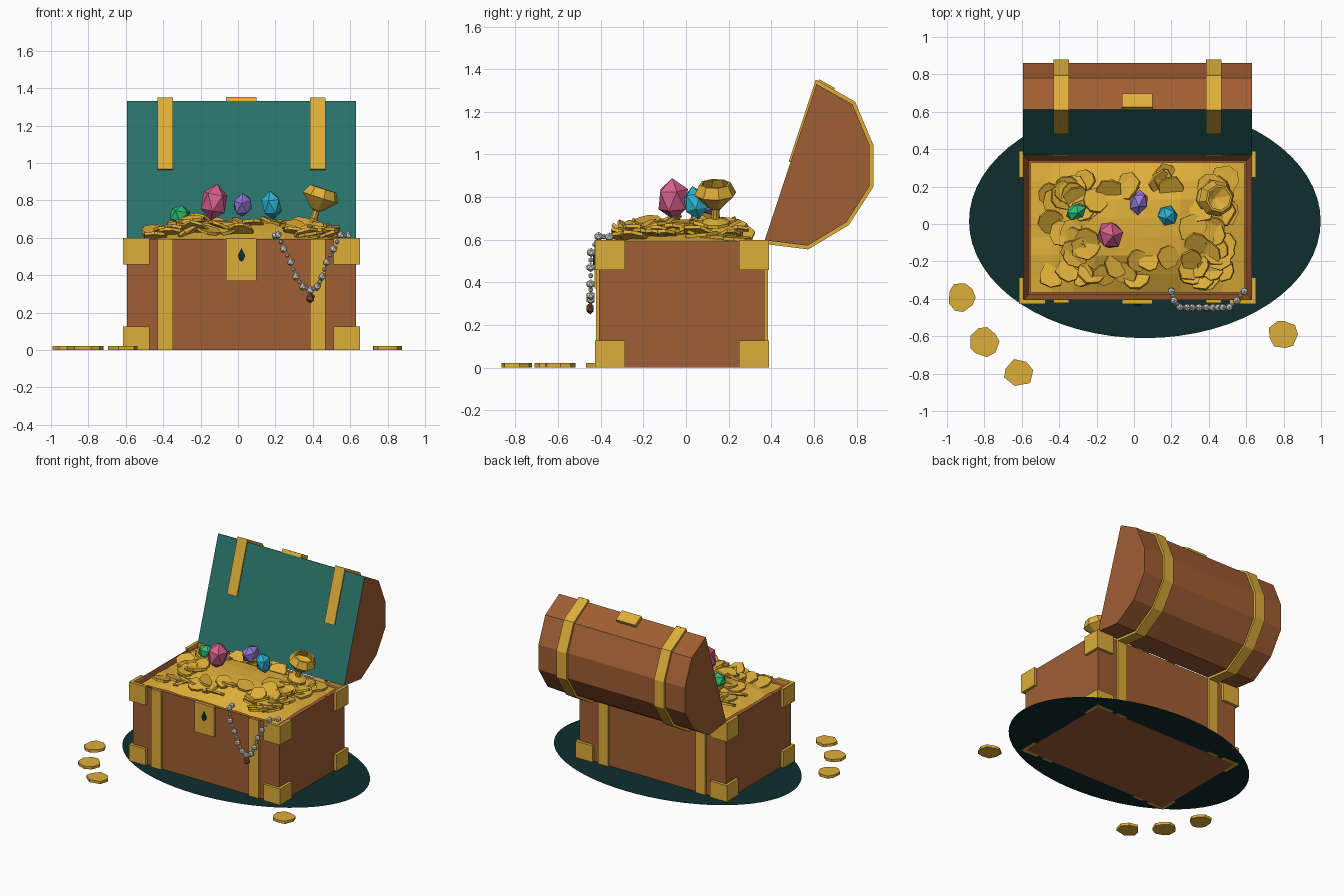
import bpy, bmesh, math, random
from mathutils import Vector, Matrix, Euler

if "Cube" in bpy.data.objects:
    bpy.data.objects.remove(bpy.data.objects["Cube"])

random.seed(7)


def mat(name, r, g, b):
    m = bpy.data.materials.new(name)
    lin = lambda c: ((c / 255 + 0.055) / 1.055) ** 2.4 if c > 10 else c / 255 / 12.92
    m.diffuse_color = (lin(r), lin(g), lin(b), 1)
    m.use_nodes = True
    m.node_tree.nodes["Principled BSDF"].inputs["Base Color"].default_value = m.diffuse_color
    return m


WOOD = mat("wood", 160, 94, 51)
GOLD = mat("gold", 222, 174, 57)
TEAL = mat("teal_lining", 40, 115, 104)
DARK = mat("dark_teal", 14, 46, 46)
PINK = mat("pink_gem", 215, 96, 140)
GREEN = mat("green_gem", 45, 190, 115)
PURPLE = mat("purple_gem", 150, 120, 215)
CYAN = mat("cyan_gem", 45, 178, 208)
PEARL = mat("pearl_white", 222, 218, 212)
RUST = mat("pendant_brown", 130, 72, 45)


def finish(name, bm, *mats):
    bmesh.ops.recalc_face_normals(bm, faces=bm.faces)
    me = bpy.data.meshes.new(name)
    bm.to_mesh(me)
    bm.free()
    for m in mats:
        me.materials.append(m)
    ob = bpy.data.objects.new(name, me)
    bpy.context.collection.objects.link(ob)
    return ob


def add_box(bm, lo, hi):
    lo, hi = Vector(lo), Vector(hi)
    size = hi - lo
    m = Matrix.Translation((lo + hi) / 2) @ Matrix.Diagonal((*size, 1))
    return bmesh.ops.create_cube(bm, size=1, matrix=m)["verts"]


def box(name, lo, hi, m):
    bm = bmesh.new()
    add_box(bm, lo, hi)
    return finish(name, bm, m)


def prism(name, yz, x0, x1, *mats):
    """Extrude a side profile of (y, z) points along x."""
    bm = bmesh.new()
    f = bm.faces.new([bm.verts.new((x0, y, z)) for y, z in yz])
    r = bmesh.ops.extrude_face_region(bm, geom=[f])
    vs = [v for v in r["geom"] if isinstance(v, bmesh.types.BMVert)]
    bmesh.ops.translate(bm, verts=vs, vec=(x1 - x0, 0, 0))
    return finish(name, bm, *mats)


def add_coin(bm, pos, radius, rot=(0, 0, 0), thick=0.02):
    """Hand-cut coin with an uneven rim."""
    n = random.choice((7, 8, 9))
    m = Matrix.Translation(pos) @ Euler(rot).to_matrix().to_4x4()
    rim = [(random.uniform(0.88, 1.06) * radius, math.tau * (i + random.uniform(-.2, .2)) / n)
           for i in range(n)]
    rings = [[bm.verts.new(m @ Vector((r * math.cos(a), r * math.sin(a), z))) for r, a in rim]
             for z in (-thick / 2, thick / 2)]
    bm.faces.new(rings[0][::-1])
    bm.faces.new(rings[1])
    for i in range(n):
        j = (i + 1) % n
        bm.faces.new((rings[0][i], rings[0][j], rings[1][j], rings[1][i]))


X0, X1, Y0, Y1, H = -0.594, 0.631, -0.407, 0.369, 0.592
CX, CY = (X0 + X1) / 2, (Y0 + Y1) / 2

# Ground shadow disc
bm = bmesh.new()
bmesh.ops.create_circle(bm, cap_ends=True, segments=64, radius=1,
                        matrix=Matrix.Translation((0.058, 0.015, 0.003)) @ Matrix.Diagonal((0.94, 0.625, 1, 1)))
finish("ground_disc", bm, DARK)

# Chest body with recessed top
bm = bmesh.new()
add_box(bm, (X0, Y0, 0), (X1, Y1, H))
top = max(bm.faces, key=lambda f: f.calc_center_median().z)
bmesh.ops.inset_region(bm, faces=[top], thickness=0.042)
bmesh.ops.translate(bm, verts=top.verts, vec=(0, 0, -0.1))
finish("chest_body", bm, WOOD)

# Corner brackets: two plates at each corner, top and bottom
T, L = 0.02, 0.12
for sx, x in ((-1, X0), (1, X1)):
    for sy, y in ((-1, Y0), (1, Y1)):
        for level, z0, z1 in (("lower", 0, 0.126), ("upper", 0.457, 0.598)):
            bm = bmesh.new()
            for ex, ey in ((L, 0.004), (0.004, L)):
                xs, ys = sorted((x + sx * T, x - sx * ex)), sorted((y + sy * T, y - sy * ey))
                add_box(bm, (xs[0], ys[0], z0), (xs[1], ys[1], z1))
            finish(f"{level}_corner_bracket", bm, GOLD)

# Lid: closed faceted half barrel with teal lining face
profile = [(0.369, 0.597), (0.57, 0.572), (0.753, 0.682), (0.862, 0.852),
           (0.862, 1.042), (0.78, 1.236), (0.612, 1.33)]
lid = prism("lid", profile, X0, X1, WOOD, TEAL)
for p in lid.data.polygons:
    if p.normal.y < -0.8:
        p.material_index = 1

# Lid and body straps
hinge, tip = Vector(profile[0]), Vector(profile[-1])
along = (tip - hinge).normalized()
out = Vector((-along.y, along.x))
mid = (hinge + tip) / 2
outer = [tuple(mid + (Vector(p) - mid) * 1.045) for p in profile]
for a, b in ((-0.43, -0.348), (0.385, 0.468)):
    prism("lid_strap", outer + profile[::-1], a, b, GOLD)
    s, e = mid + along * 0.0, tip + along * 0.018
    prism("lining_strap", [tuple(v) for v in (s, s + out * 0.009, e + out * 0.009, e)], a, b, GOLD)
    box("front_strap", (a, Y0 - 0.016, 0), (b, Y0 + 0.002, H), GOLD)
    box("back_strap", (a, Y1 - 0.002, 0), (b, Y1 + 0.016, H - 0.01), GOLD)

# Lid latch, lock plate and keyhole
d = (Vector(profile[-2]) - tip).normalized()
n = Vector((-d.y, d.x))
latch = [tip, tip + n * 0.026, tip + d * 0.085 + n * 0.026, tip + d * 0.085]
prism("lid_latch", [tuple(v) for v in latch], -0.064, 0.098, GOLD)
box("lock_plate", (-0.064, Y0 - 0.022, 0.37), (0.098, Y0 + 0.002, 0.597), GOLD)
bm = bmesh.new()
hole = [(0, 0.04), (0.02, 0), (0.012, -0.025), (0, -0.033), (-0.012, -0.025), (-0.02, 0)]
f = bm.faces.new([bm.verts.new((CX + x, Y0 - 0.023, 0.505 + z)) for x, z in hole])
r = bmesh.ops.extrude_face_region(bm, geom=[f])
bmesh.ops.translate(bm, verts=[v for v in r["geom"] if isinstance(v, bmesh.types.BMVert)], vec=(0, -0.006, 0))
finish("keyhole", bm, DARK)


# Treasure mound
def height(x, y):
    a = min(1, 1.6 * (1 - abs(x - CX) / 0.575))
    b = min(1, 1.6 * (1 - abs(y - CY) / 0.35))
    return 0.58 + 0.11 * max(a, 0) * max(b, 0)


bm = bmesh.new()
bmesh.ops.create_grid(bm, x_segments=10, y_segments=7, size=1)
for v in bm.verts:
    x, y = CX + v.co.x * 0.572, CY + v.co.y * 0.347
    v.co = (x, y, height(x, y) + random.uniform(-0.006, 0.006))
finish("gold_mound", bm, GOLD)

# Coins scattered over the mound, following its slope
bm = bmesh.new()
count = 0
while count < 75:
    x, y = random.uniform(-0.46, 0.5), random.uniform(-0.29, 0.25)
    if abs(x - 0.05) < 0.25 and abs(y) < 0.16:
        continue
    e = 0.06
    sx = (height(x + e, y) - height(x - e, y)) / (2 * e)
    sy = (height(x, y + e) - height(x, y - e)) / (2 * e)
    tilt = (math.atan(sy) + random.uniform(-.22, .22), -math.atan(sx) + random.uniform(-.22, .22),
            random.uniform(0, 6))
    add_coin(bm, (x, y, height(x, y) + 0.012), random.uniform(0.06, 0.08), tilt, 0.016)
    count += 1
finish("coin_pile", bm, GOLD)

# Loose coins on the ground
for x, y in ((-0.92, -0.39), (-0.80, -0.63), (-0.615, -0.795), (0.795, -0.59)):
    bm = bmesh.new()
    add_coin(bm, (x, y, 0.011), 0.079)
    finish("loose_coin", bm, GOLD)


# Faceted gems
def gem(name, pos, size, rot, m, sub=1):
    bm = bmesh.new()
    mx = Matrix.Translation(pos) @ Euler(rot).to_matrix().to_4x4() @ Matrix.Diagonal((*size, 1))
    bmesh.ops.create_icosphere(bm, subdivisions=sub, radius=1, matrix=mx)
    return finish(name, bm, m)


gem("pink_gem", (-0.128, -0.06, 0.79), (0.075, 0.08, 0.1), (0.1, 0.15, 0.3), PINK)
gem("green_gem", (-0.31, 0.065, 0.72), (0.063, 0.045, 0.056), (0.2, 0.1, 0.5), GREEN)
gem("purple_gem", (0.025, 0.115, 0.775), (0.052, 0.072, 0.066), (0.3, 0.1, -0.3), PURPLE)
gem("cyan_gem", (0.18, 0.045, 0.773), (0.055, 0.062, 0.08), (0.1, -0.2, 0.6), CYAN)

# Goblet: spun profile, leaning to the right
bm = bmesh.new()
goblet = [(0, 0), (0.07, 0), (0.068, 0.014), (0.02, 0.03), (0.018, 0.075), (0.035, 0.085),
          (0.1, 0.15), (0.075, 0.2), (0.062, 0.2), (0.08, 0.15), (0, 0.11)]
vs = [bm.verts.new((r, 0, z)) for r, z in goblet]
es = [bm.edges.new(p) for p in zip(vs, vs[1:])]
bmesh.ops.spin(bm, geom=vs + es, cent=(0, 0, 0), axis=(0, 0, 1), angle=math.tau, steps=8, use_merge=False)
bmesh.ops.remove_doubles(bm, verts=bm.verts, dist=0.0005)
bm.transform(Matrix.Translation((0.395, 0.14, 0.672)) @ Euler((0.08, 0.3, 0.2)).to_matrix().to_4x4())
finish("goblet", bm, GOLD)

# Pearl necklace hung over the front edge, with pendant
path = [(0.2, -0.36, 0.612), (0.215, -0.41, 0.615), (0.245, -0.445, 0.54), (0.283, -0.447, 0.47),
        (0.31, -0.447, 0.392), (0.347, -0.447, 0.338), (0.387, -0.447, 0.318), (0.423, -0.447, 0.338),
        (0.45, -0.447, 0.392), (0.475, -0.447, 0.47), (0.51, -0.445, 0.54), (0.55, -0.41, 0.615),
        (0.59, -0.36, 0.612)]
bm = bmesh.new()
for i, p in enumerate(path):
    p = Vector(p)
    beads = [(p, 0.022)]
    if i + 1 < len(path):
        beads.append(((p + Vector(path[i + 1])) / 2, 0.013))
    for c, r in beads:
        bmesh.ops.create_icosphere(bm, subdivisions=1, radius=r, matrix=Matrix.Translation(c))
finish("pearl_necklace", bm, PEARL)
gem("necklace_pendant", (0.387, -0.45, 0.277), (0.025, 0.02, 0.028), (0, 0, 0), RUST)
